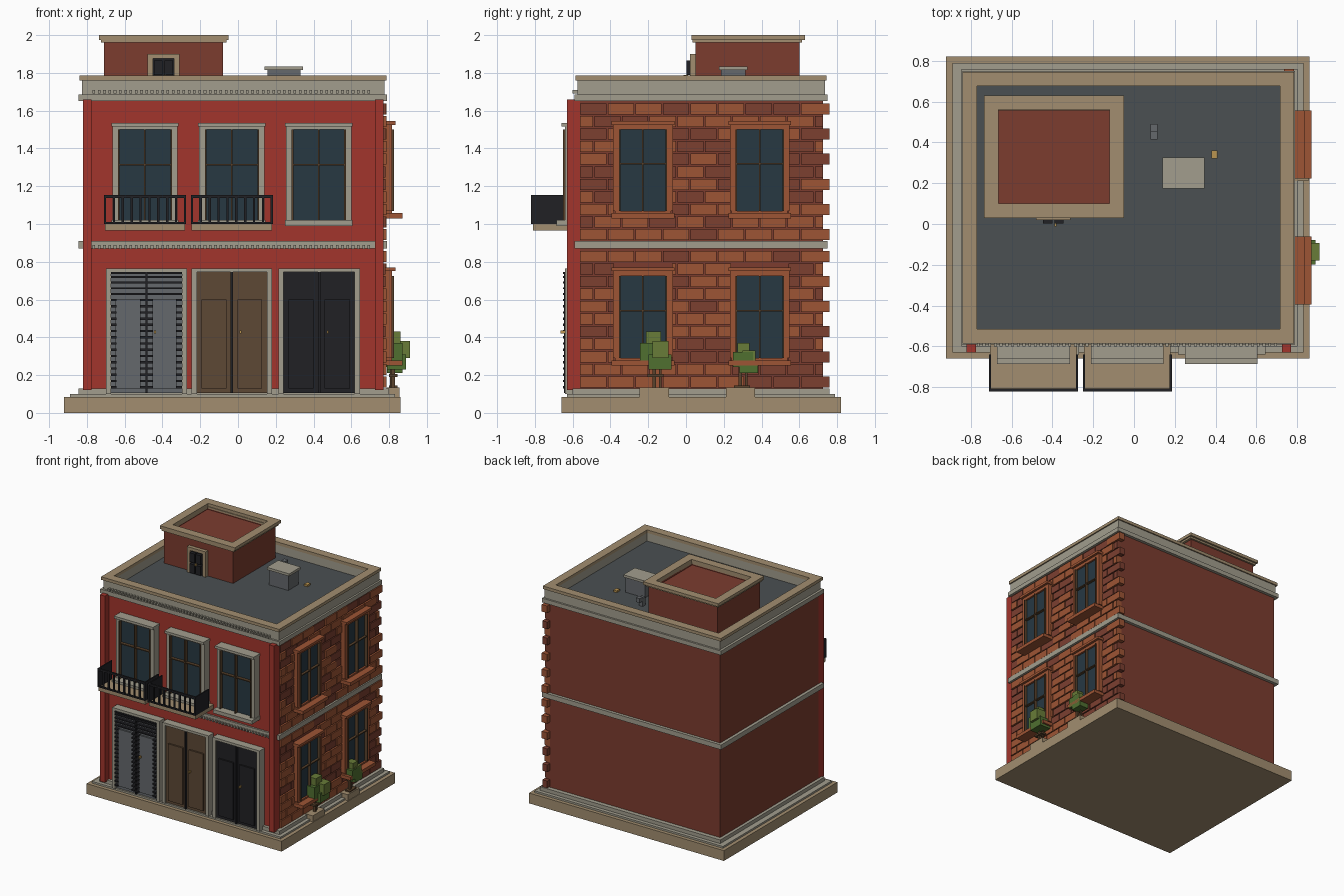
import bpy, bmesh, random
from mathutils import Matrix, Vector

if "Cube" in bpy.data.objects:
    bpy.data.objects.remove(bpy.data.objects["Cube"])

random.seed(4)
COL = dict(tan=(.36, .27, .16), stone=(.36, .34, .27), red=(.36, .035, .025), wall=(.2, .045, .028),
           brick=(.34, .09, .035), brick2=(.2, .05, .03), slate=(.07, .08, .085), glass=(.02, .04, .055),
           black=(.015, .015, .018), grey=(.13, .14, .15), wood=(.11, .065, .035), frame=(.1, .055, .025),
           brass=(.5, .3, .08), leaf=(.08, .16, .03), leaf2=(.14, .2, .04))
MATS = {}
for k, c in COL.items():
    MATS[k] = bpy.data.materials.new(k)
    MATS[k].diffuse_color = (*c, 1)


def boxes(name, mat, items):
    """One object made of boxes given as (x0, x1, y0, y1, z0, z1)."""
    bm = bmesh.new()
    for x0, x1, y0, y1, z0, z1 in items:
        m = Matrix.Translation(((x0 + x1) / 2, (y0 + y1) / 2, (z0 + z1) / 2))
        bmesh.ops.create_cube(bm, size=1, matrix=m @ Matrix.Diagonal((x1 - x0, y1 - y0, z1 - z0, 1)))
    me = bpy.data.meshes.new(name)
    bm.to_mesh(me)
    bm.free()
    me.materials.append(MATS[mat])
    ob = bpy.data.objects.new(name, me)
    bpy.context.collection.objects.link(ob)
    return ob


def ring(x0, x1, y0, y1, z0, z1, w):
    """Four boxes forming a rectangular frame lying flat."""
    return [(x0, x1, y0, y0 + w, z0, z1), (x0, x1, y1 - w, y1, z0, z1),
            (x0, x0 + w, y0 + w, y1 - w, z0, z1), (x1 - w, x1, y0 + w, y1 - w, z0, z1)]


# Stepped base
boxes("plinth", "tan", [(-.92, .86, -.66, .82, 0, .085)])
boxes("base_steps", "stone", [(-.89, .83, -.63, .79, .085, .1), (-.845, .8, -.6, .76, .1, .13)])

# Main walls, front skin and corner pilasters
boxes("main_walls", "wall", [(-.82, .77, -.56, .725, .1, 1.66)])
boxes("front_wall", "red", [(-.82, .77, -.575, -.555, .1, 1.66)])
boxes("corner_pilasters", "red", [(x, x + .045, -.63, -.56, .12, 1.66) for x in (-.82, .725)])

# Bands, dentils, parapet and roof
boxes("wall_bands", "stone", [(-.845, .79, -.59, .75, .87, .91)]
      + ring(-.845, .79, -.59, .75, 1.65, 1.685, .1))
boxes("dentils", "stone", [(x, x + .014, -.6, -.575, z, z + .02)
      for z in (.868, 1.69) for x in [-.77 + .028 * i for i in range(53)]])
boxes("parapet", "stone", ring(-.825, .775, -.575, .735, 1.66, 1.762, .055))
boxes("parapet_coping", "tan", ring(-.84, .785, -.585, .745, 1.76, 1.785, .07))
boxes("roof", "slate", [(-.78, .73, -.53, .69, 1.64, 1.69)])

# Rooftop stair house
boxes("stair_house", "wall", [(-.71, -.08, .05, .6, 1.68, 1.95)] + ring(-.71, -.08, .05, .6, 1.94, 1.965, .04))
boxes("stair_house_coping", "tan", ring(-.725, -.06, .035, .615, 1.96, 1.975, .06)
      + ring(-.735, -.05, .03, .63, 1.975, 2.0, .07))
boxes("stair_door_frame", "tan", [(-.48, -.45, .02, .06, 1.69, 1.9), (-.34, -.31, .02, .06, 1.69, 1.9),
                                  (-.48, -.31, .02, .06, 1.875, 1.9)])
boxes("stair_door", "black", [(-.45, -.34, .03, .06, 1.69, 1.875)]
      + [(x, x + .045, .003, .03, z, z + .075) for x in (-.445, -.39) for z in (1.7, 1.79)])
boxes("stair_door_handle", "brass", [(-.39, -.38, -.012, .01, 1.775, 1.79)])

# Rooftop equipment
boxes("roof_unit", "grey", [(.155, .33, .185, .315, 1.69, 1.815)])
boxes("roof_unit_lid", "stone", [(.14, .345, .175, .325, 1.815, 1.835)])
boxes("roof_pipe", "grey", [(.08, .115, .415, .45, 1.69, 1.76), (.08, .115, .45, .49, 1.735, 1.77)])
boxes("roof_vent", "brass", [(.38, .41, .32, .36, 1.69, 1.705)])

# Ground floor doors
for n, (x0, x1, mat) in enumerate([(-.7, -.27, "grey"), (-.245, .18, "wood"), (.215, .645, "black")]):
    a, b = x0 + .027, x1 - .027
    mid = (a + b) / 2
    boxes(f"door_frame_{n}", "stone", [(x0, a, -.64, -.57, .1, .765), (b, x1, -.64, -.57, .1, .765),
                                       (a, b, -.64, -.57, .745, .765)])
    leaves = [(a, mid - .004), (mid + .004, b)]
    boxes(f"door_leaves_{n}", mat, [(l, r, -.625, -.575, .105, .745) for l, r in leaves])
    boxes(f"door_panels_{n}", mat, [(l + .025, r - .025, -.638, -.62, .13, .6) for l, r in leaves])
    boxes(f"door_handle_{n}", "brass", [(mid + .04, mid + .05, -.665, -.63, .42, .435)])
    if n == 0:
        boxes("door_louvres", "black", [(l, r, -.65, -.625, z, z + .01) for l, r in leaves
              for z in (.625, .655, .685, .715, .735)]
              + [(e, e + .03, -.65, -.62, .13 + .033 * i, .142 + .033 * i)
                 for l, r in leaves for e in (l, r - .03) for i in range(15)])
    boxes(f"door_meeting_bar_{n}", "black", [(mid - .006, mid + .006, -.645, -.62, .105, .745)])

# Upper front windows
for n, cx in enumerate((-.4925, -.0325, .4275)):
    a, b = cx - .143, cx + .143
    boxes(f"front_window_surround_{n}", "stone",
          [(a - .03, a, -.64, -.57, 1.0, 1.52), (b, b + .03, -.64, -.57, 1.0, 1.52),
           (a - .03, b + .03, -.64, -.57, 1.5, 1.515), (a - .035, b + .035, -.66, -.57, 1.515, 1.535),
           (a - .035, b + .035, -.685, -.57, .99, 1.02)])
    boxes(f"front_window_glass_{n}", "glass", [(a, b, -.62, -.57, 1.015, 1.5)])
    boxes(f"front_window_bars_{n}", "frame",
          [(x, x + .008, -.65, -.61, 1.02, 1.5) for x in (a, cx - .004, b - .008)]
          + [(a, b, -.645, -.61, 1.31, 1.318)])

# Balconies
for n, (x0, x1) in enumerate([(-.71, -.275), (-.25, .185)]):
    boxes(f"balcony_floor_{n}", "tan", [(x0 + .005, x1 - .005, -.81, -.57, .965, 1.0)])
    rails = [(x0, x1, -.82, -.805, 1.138, 1.153), (x0, x1, -.82, -.805, 1.0, 1.01)]
    rails += [(x, x + .01, -.82, -.64, z, z + .015) for x in (x0, x1 - .01) for z in (1.0, 1.138)]
    rails += [(x0 + (x1 - x0 - .012) * i / 9, x0 + (x1 - x0 - .012) * i / 9 + .012, -.82, -.808, 1.0, 1.15)
              for i in range(10)]
    rails += [(x, x + .01, -.815, -.64, 1.01, 1.14) for x in (x0, x1 - .01)]
    boxes(f"balcony_railing_{n}", "black", rails)

# Right side windows
holes = []
for n, (cy, z0, z1) in enumerate([(cy, z0, z1) for cy in (-.228, .39) for z0, z1 in ((.29, .725), (1.07, 1.5))]):
    a, b = cy - .128, cy + .128
    holes.append((a - .025, b + .025, z0 - .03, z1 + .04))
    boxes(f"side_window_surround_{n}", "brick",
          [(.77, .815, a - .03, a, z0, z1 + .03), (.77, .815, b, b + .03, z0, z1 + .03),
           (.77, .815, a, b, z1, z1 + .03), (.77, .835, a - .038, b + .038, z1 + .025, z1 + .045),
           (.77, .87, a - .038, b + .038, z0 - .04, z0 - .012), (.77, .815, a - .02, b + .02, z0 - .015, z0)])
    boxes(f"side_window_glass_{n}", "glass", [(.77, .8, a, b, z0, z1)])
    boxes(f"side_window_bars_{n}", "frame",
          [(.795, .825, y, y + .008, z0, z1) for y in (a, cy - .004, b - .008)]
          + [(.795, .82, a, b, z0 + (z1 - z0) * .57, z0 + (z1 - z0) * .57 + .008)])

# Right side brickwork, long bricks in staggered rows that toothe past the back corner
courses = {"brick": [], "brick2": []}
for base in (.135, .915):
    for row in range(11):
        z = base + row * .0665
        end = .76 if row % 2 == 0 else .725
        y = -.56 - (.07 if row % 2 else 0)
        while y < end - .02:
            l, r = max(y, -.56), min(y + .138, end)
            if end - r < .04:
                r = end
            pieces = [(l, r)]
            for h0, h1, hz0, hz1 in holes:
                if z + .03 > hz0 and z + .03 < hz1:
                    pieces = [q for p0, p1 in pieces for q in ((p0, min(p1, h0)), (max(p0, h1), p1))
                              if q[1] - q[0] > .01]
            kind = "brick" if random.random() < .6 else "brick2"
            depth = .785 if kind == "brick" else .78
            for p0, p1 in pieces:
                courses[kind].append((.735 if p1 > .72 else .76, depth, p0, p1, z, z + .058))
            y = r + .008 if r == end else y + .146
boxes("bricks_light", "brick", courses["brick"])
boxes("bricks_dark", "brick2", courses["brick2"])

# Shrubs in planters along the right side
for n, (cy, h, s) in enumerate([(-.168, .43, 1.0), (.288, .37, .8)]):
    d = .0 if n == 0 else .02
    boxes(f"planter_{n}", "tan", [(.785, .855, cy - .077, cy + .077, .085, .135)])
    boxes(f"shrub_stems_{n}", "frame", [(.81, .83, cy - .01, cy + .008, .13, h - .1),
                                        (.805, .818, cy + .025, cy + .037, .13, h - .15),
                                        (.8, .845, cy - .035, cy + .05, h - .24, h - .225)])
    boxes(f"shrub_leaves_{n}", "leaf",
          [(.78, .87, cy - .075 * s + d, cy + .06 * s + d, h - .16 * s, h - .06 * s),
           (.79, .89 - d, cy - .03 * s + d, cy + .09 * s + d, h - .2 * s, h - .12 * s)])
    boxes(f"shrub_light_leaves_{n}", "leaf2",
          [(.79, .86, cy - .045 * s + d, cy + .035 * s + d, h - .07 * s, h),
           (.83, .91 - 2 * d, cy - .01 * s + d, cy + .075 * s + d, h - .14 * s, h - .05 * s)])

for m in bpy.data.materials:
    if m.users and not m.is_grease_pencil:
        m.use_nodes = True
        m.node_tree.nodes["Principled BSDF"].inputs["Base Color"].default_value = m.diffuse_color
